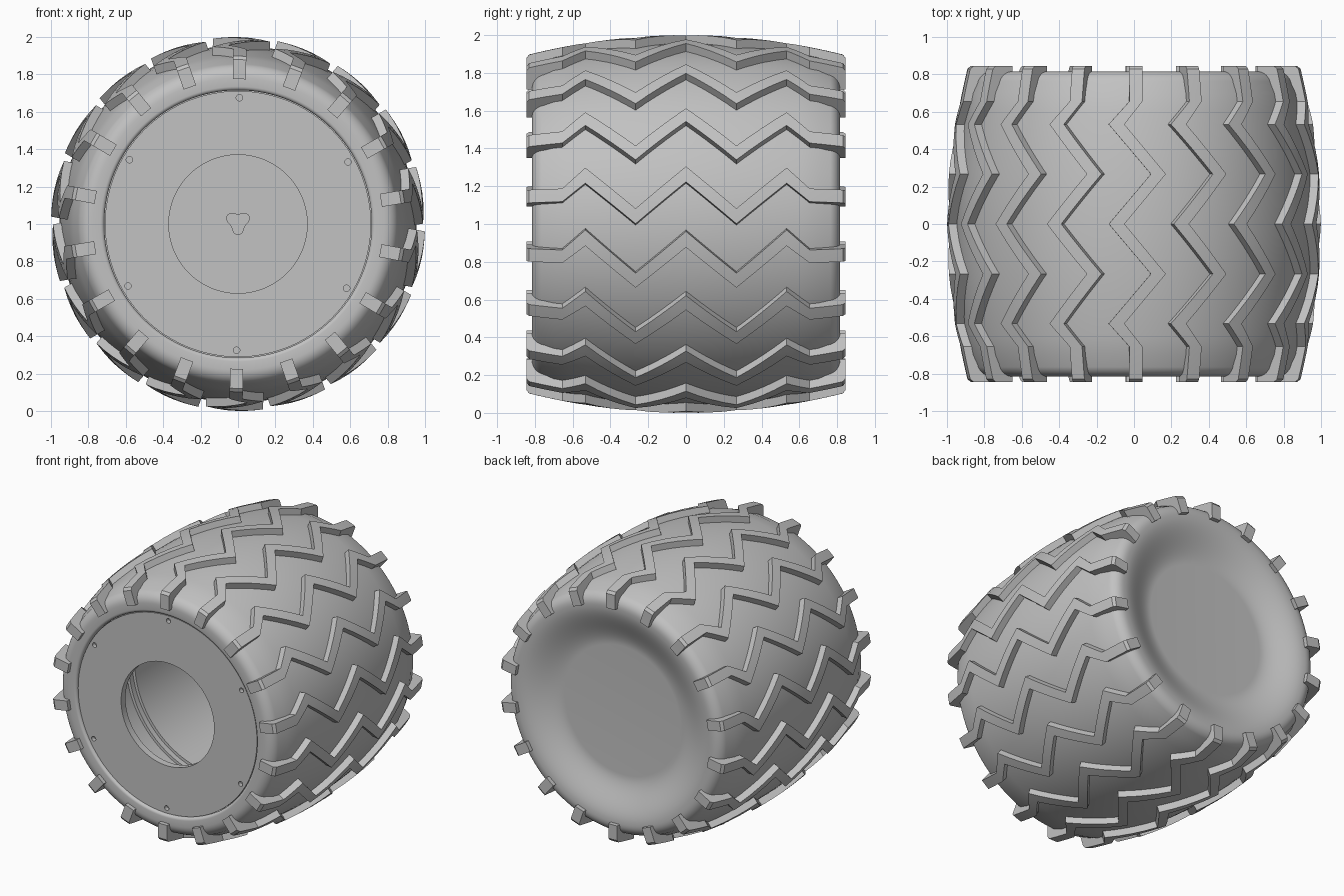
import bpy, bmesh, math
from mathutils import Matrix, Vector

if "Cube" in bpy.data.objects:
    bpy.data.objects.remove(bpy.data.objects["Cube"])

CENTRE = Vector((0, 0, 1))
ROLL = math.radians(0.6)
grey = bpy.data.materials.new("plain_grey")
grey.use_nodes = True
grey.diffuse_color = (0.54, 0.54, 0.54, 1)
grey.node_tree.nodes["Principled BSDF"].inputs["Base Color"].default_value = (0.54, 0.54, 0.54, 1)


def smooth(obj, angle):
    bpy.ops.object.select_all(action='DESELECT')
    obj.select_set(True)
    bpy.context.view_layer.objects.active = obj
    bpy.ops.object.shade_smooth_by_angle(angle=math.radians(angle))


def finish(name, bm, angle=35):
    bmesh.ops.recalc_face_normals(bm, faces=bm.faces)
    mesh = bpy.data.meshes.new(name)
    bm.to_mesh(mesh)
    bm.free()
    mesh.materials.append(grey)
    obj = bpy.data.objects.new(name, mesh)
    obj.location = CENTRE
    bpy.context.collection.objects.link(obj)
    smooth(obj, angle)
    return obj


def lathe(name, profile, closed=False, steps=128):
    """Turn a (radius, y) profile around the y axis."""
    bm = bmesh.new()
    verts = [bm.verts.new((r, y, 0)) for r, y in profile]
    pairs = list(zip(verts, verts[1:]))
    if closed:
        pairs.append((verts[-1], verts[0]))
    edges = [bm.edges.new(p) for p in pairs]
    bmesh.ops.spin(bm, geom=verts + edges, axis=(0, 1, 0), cent=(0, 0, 0),
                   angle=2 * math.pi, steps=steps, use_duplicate=False)
    bmesh.ops.remove_doubles(bm, verts=bm.verts, dist=0.0001)
    return finish(name, bm)


def barrel(y, crown):
    return crown - 0.105 * (y / 0.84) ** 2


def arc(r, y, rad, a0, a1, n=8):
    angles = [math.radians(a0 + (a1 - a0) * i / n) for i in range(n + 1)]
    return [(r + rad * math.cos(a), y + rad * math.sin(a)) for a in angles]


# Tyre: dished back, rounded shoulders, crowned running surface, hollow front
dish = []
for i in range(17):
    t = i / 16
    dish.append((0.46 + 0.31 * t, 0.72 + 0.095 * t * t * (3 - 2 * t)))
tread_line = [(barrel(y / 10, 0.955), y / 10) for y in range(7, -8, -1)]
tyre_profile = ([(0, 0.72)] + dish + arc(0.78, 0.735, 0.08, 90, 12)
                + tread_line + arc(0.78, -0.735, 0.08, -12, -90)
                + arc(0.735, -0.795, 0.02, -90, -180, 4)
                + [(0.715, -0.75), (0.68, -0.75), (0.68, -0.3), (0.66, -0.3),
                   (0.66, -0.26), (0.64, -0.26), (0.64, 0.69), (0, 0.69)])
lathe("tyre", tyre_profile)

# Front cover: flat ring with a large opening and six screw holes
cover = lathe("front_cover", [(0.37, -0.75), (0.37, -0.8), (0.711, -0.8), (0.711, -0.75)],
              closed=True)
bm = bmesh.new()
for k in range(6):
    a = math.radians(30 + 60 * k) - ROLL
    place = Matrix.Translation((0.675 * math.cos(a), -0.8, 0.675 * math.sin(a)))
    bmesh.ops.create_cone(bm, cap_ends=True, segments=20, radius1=0.017, radius2=0.017,
                          depth=0.06, matrix=place @ Matrix.Rotation(math.pi / 2, 4, 'X'))
cutter = finish("screw_hole_cutter", bm)
cutter.hide_render = True
cut = cover.modifiers.new("screw_holes", 'BOOLEAN')
cut.operation = 'DIFFERENCE'
cut.solver = 'EXACT'
cut.object = cutter
bpy.context.view_layer.objects.active = cover
bpy.ops.object.modifier_apply(modifier=cut.name)
bpy.data.objects.remove(cutter)
smooth(cover, 35)

# Three-lobed hub boss on the floor of the hollow
bm = bmesh.new()
ring = []
for i in range(48):
    a = 2 * math.pi * i / 48
    r = 0.056 + 0.013 * math.cos(3 * (a + math.pi / 2))
    ring.append(bm.verts.new((r * math.cos(a), 0.65, r * math.sin(a) + 0.01)))
boss = bm.faces.new(ring)
back = bmesh.ops.extrude_face_region(bm, geom=[boss], use_keep_orig=True)["geom"]
bmesh.ops.translate(bm, vec=(0, 0.045, 0),
                    verts=[v for v in back if isinstance(v, bmesh.types.BMVert)])
finish("hub_boss", bm)

# Zigzag tread bars: (y, sideways shift, half width), mirrored front to back
half_path = [(0, -0.103, 0.042), (0.267, 0.12, 0.04), (0.533, -0.103, 0.042),
             (0.655, 0, 0.035), (0.83, 0, 0.035), (0.845, 0, 0.035)]
path = [(-y, x, w) for y, x, w in reversed(half_path[1:])] + half_path
stations = []
for a, b in zip(path, path[1:]):
    n = 4 if b[0] - a[0] > 0.1 else 1
    stations += [[p + (q - p) * i / n for p, q in zip(a, b)] for i in range(n)]
stations.append(path[-1])

bm = bmesh.new()
for k in range(18):
    turn = Matrix.Rotation(math.radians(20 * k) + ROLL, 4, 'Y')
    rows = []
    for y, x, w in stations:
        top = barrel(y, 1.0) - (0.015 if abs(y) > 0.84 else 0)
        # the ends hook down over the side wall
        low = 0.775 if abs(y) > 0.77 else barrel(y, 0.925)
        row = []
        for px, rad in ((x - w, low), (x - w, top), (x, top), (x + w, top), (x + w, low)):
            z = math.sqrt(rad * rad - px * px)
            row.append(bm.verts.new(turn @ Vector((px, y, z))))
        rows.append(row)
    for r0, r1 in zip(rows, rows[1:]):
        for i in range(5):
            j = (i + 1) % 5
            bm.faces.new((r0[i], r0[j], r1[j], r1[i]))
    bm.faces.new(rows[0])
    bm.faces.new(rows[-1])
finish("tread_bars", bm, 20)
